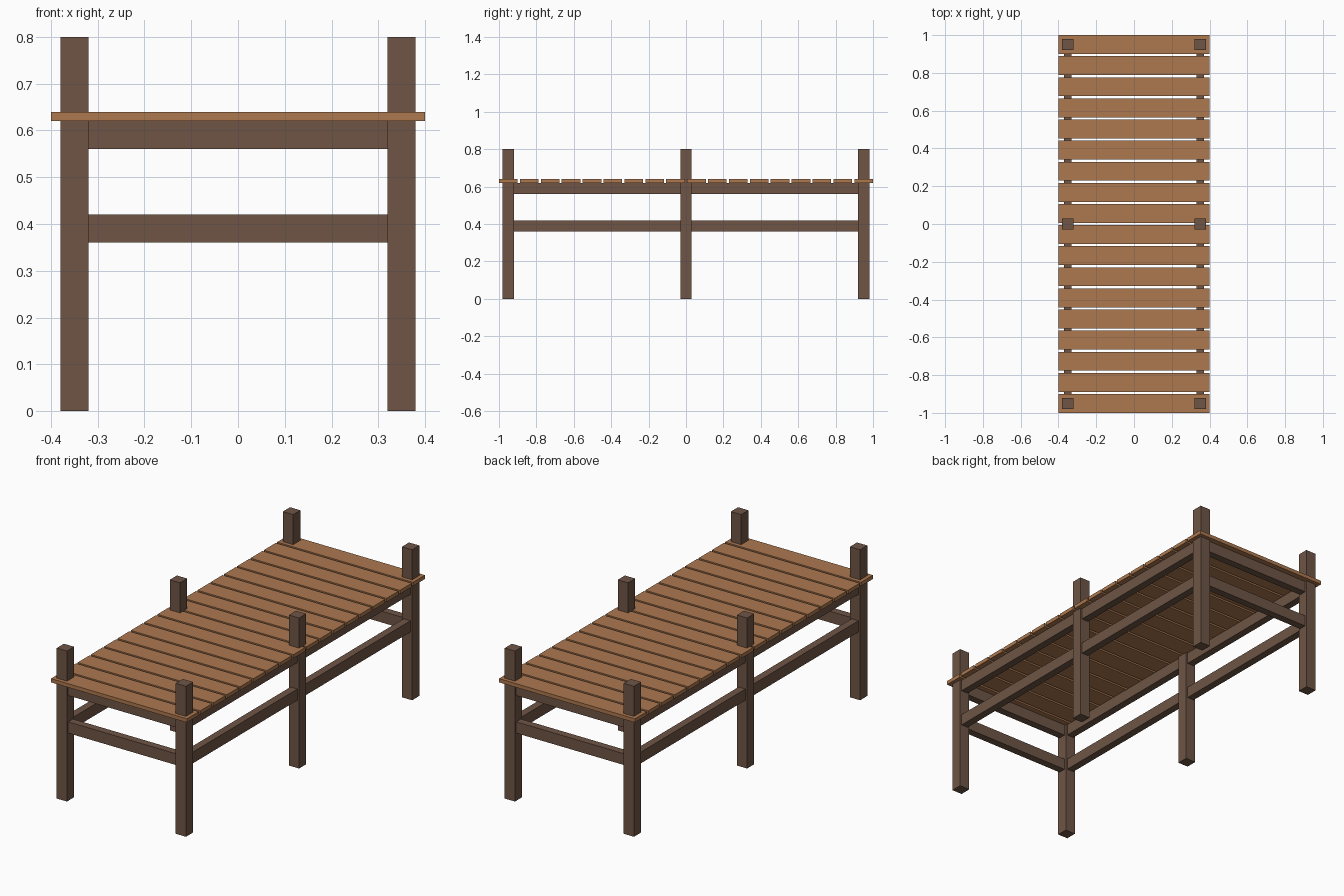
import bpy

if "Cube" in bpy.data.objects:
    bpy.data.objects.remove(bpy.data.objects["Cube"])


def material(name, rgb):
    m = bpy.data.materials.new(name)
    m.diffuse_color = (*rgb, 1)
    m.use_nodes = True
    m.node_tree.nodes["Principled BSDF"].inputs["Base Color"].default_value = m.diffuse_color
    return m


DARK = material("dark timber", (0.156, 0.090, 0.060))
LIGHT = material("light deck wood", (0.413, 0.188, 0.078))


def box(name, centre, size, mat):
    bpy.ops.mesh.primitive_cube_add(size=1, location=centre)
    ob = bpy.context.object
    ob.name = name
    ob.scale = size
    bpy.ops.object.transform_apply(location=False, rotation=False, scale=True)
    ob.data.materials.append(mat)
    return ob


POST_X, POST_Y, POST = 0.35, 0.95, 0.06
BEAM_W, BEAM_H = 0.04, 0.06
BEAM_LEVELS = {"upper": 0.59, "lower": 0.39}

# Six square posts rising through the deck
for x in (-POST_X, POST_X):
    for y in (-POST_Y, 0, POST_Y):
        box("post", (x, y, 0.4), (POST, POST, 0.8), DARK)

for level, z in BEAM_LEVELS.items():
    for s in (-1, 1):
        # Side beams spanning between neighbouring posts
        for half in (-1, 1):
            box(f"{level}_side_beam", (s * POST_X, half * POST_Y / 2, z),
                (BEAM_W, POST_Y - POST, BEAM_H), DARK)
        # Cross beams at the two ends
        box(f"{level}_end_beam", (0, s * POST_Y, z),
            (2 * POST_X - POST, BEAM_W, BEAM_H), DARK)

# Deck planks with narrow gaps
PLANKS, PLANK_W = 18, 0.1
pitch = (2 - PLANK_W) / (PLANKS - 1)
for i in range(PLANKS):
    y = -1 + PLANK_W / 2 + i * pitch
    box("deck_plank", (0, y, 0.63), (0.8, PLANK_W, 0.02), LIGHT)
